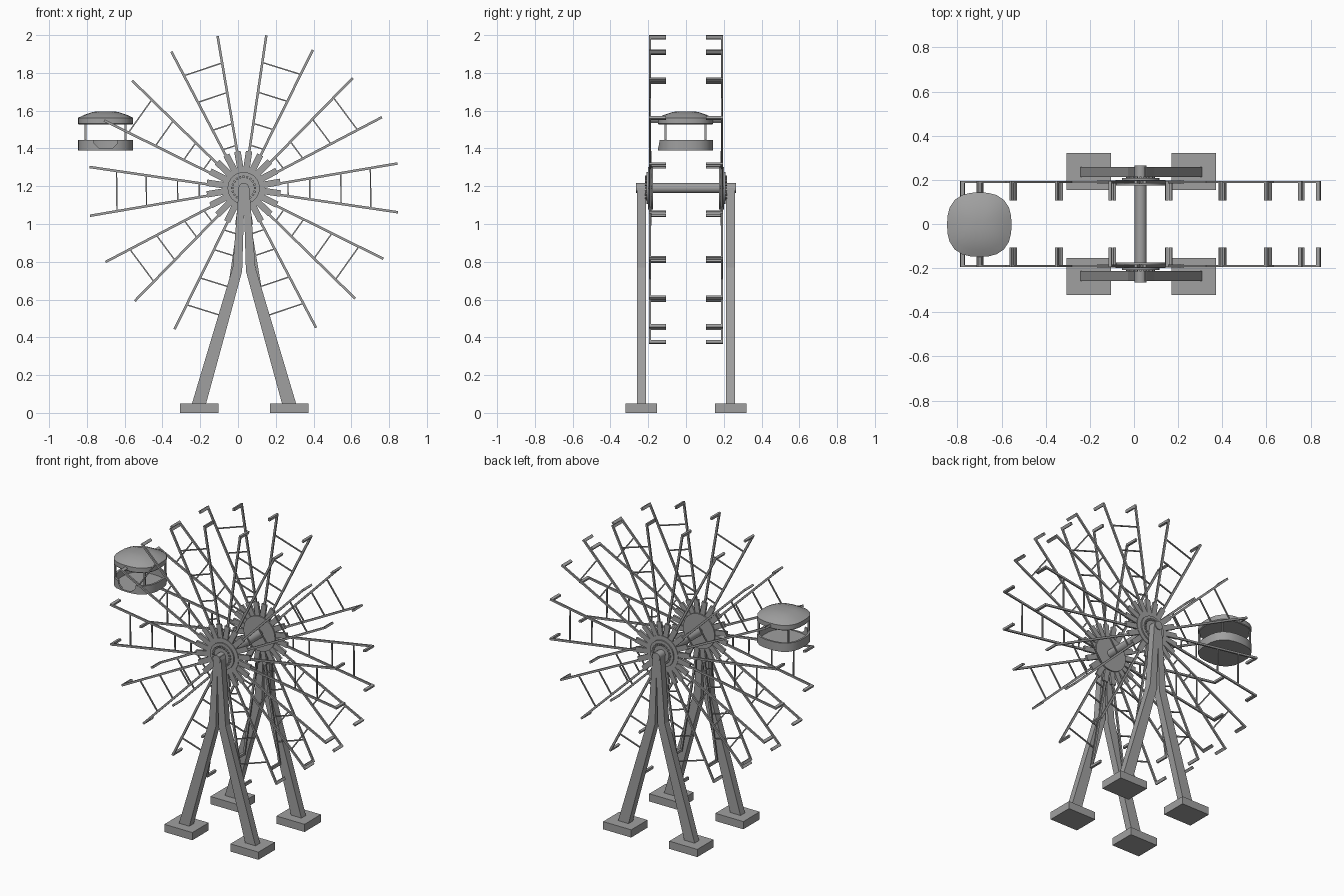
import bpy, bmesh, math
from mathutils import Matrix, Vector

if "Cube" in bpy.data.objects:
    bpy.data.objects.remove(bpy.data.objects["Cube"], do_unlink=True)

HUB = Vector((0.03, 0, 1.19))
WHEEL = Vector((0.03, 0, 1.182))
TURN = math.radians(-0.65)
STEP = math.radians(18)
CABIN = Vector((-0.701, -0.003, 0))

steel = bpy.data.materials.new("grey_steel")
steel.use_nodes = True
steel.diffuse_color = (0.35, 0.35, 0.35, 1)
steel.node_tree.nodes["Principled BSDF"].inputs["Base Color"].default_value = (0.35, 0.35, 0.35, 1)


def finish(bm, name, smooth=False):
    bmesh.ops.recalc_face_normals(bm, faces=bm.faces)
    mesh = bpy.data.meshes.new(name)
    bm.to_mesh(mesh)
    bm.free()
    mesh.materials.append(steel)
    obj = bpy.data.objects.new(name, mesh)
    bpy.context.collection.objects.link(obj)
    if smooth:
        bpy.ops.object.select_all(action="DESELECT")
        obj.select_set(True)
        bpy.context.view_layer.objects.active = obj
        bpy.ops.object.shade_smooth_by_angle(angle=math.radians(30))
    return obj


def box(bm, size, centre, frame=Matrix()):
    mat = frame @ Matrix.Translation(centre) @ Matrix.Diagonal((*size, 1))
    bmesh.ops.create_cube(bm, size=1, matrix=mat)


def disc(bm, radius, y0, y1, sides=32):
    mat = Matrix.Translation(HUB + Vector((0, (y0 + y1) / 2, 0))) @ Matrix.Rotation(math.pi / 2, 4, "X")
    bmesh.ops.create_cone(bm, cap_ends=True, segments=sides, radius1=radius,
                          radius2=radius, depth=abs(y1 - y0), matrix=mat)


def prism(bm, outline, y0, y1):
    a = [bm.verts.new((x, y0, z)) for x, z in outline]
    b = [bm.verts.new((x, y1, z)) for x, z in outline]
    bm.faces.new(a)
    bm.faces.new(b[::-1])
    for i in range(len(a)):
        j = (i + 1) % len(a)
        bm.faces.new((a[i], b[i], b[j], a[j]))


def rounded_stack(bm, rings, sides=24, power=2.6):
    # stack of soft-square loops, capped at both ends
    loops = []
    for r, z in rings:
        loop = []
        for i in range(sides):
            t = math.tau * i / sides
            c, s = math.cos(t), math.sin(t)
            k = r / (abs(c) ** power + abs(s) ** power) ** (1 / power)
            loop.append(bm.verts.new(CABIN + Vector((k * c, k * s, z))))
        loops.append(loop)
    for a, b in zip(loops, loops[1:]):
        for i in range(sides):
            j = (i + 1) % sides
            bm.faces.new((a[i], a[j], b[j], b[i]))
    bm.faces.new(loops[0][::-1])
    bm.faces.new(loops[-1])


def radial(centre, angle):
    return Matrix.Translation(centre) @ Matrix.Rotation(angle, 4, "Y")


for side, label in ((-1, "front"), (1, "back")):
    y = side * 0.19

    # Ladder-like spokes with inward hooks at the tips
    bm = bmesh.new()
    for i in range(20):
        frame = radial(WHEEL, (i + 0.5) * STEP + TURN)
        box(bm, (0.013, 0.01, 0.725), (0, y, 0.463), frame)
        box(bm, (0.013, 0.089, 0.018), (0, side * 0.1505, 0.8165), frame)
        box(bm, (0.034, 0.014, 0.1), (0, y, 0.147), radial(HUB, (i + 0.5) * STEP + TURN))
    for i in range(10):
        frame = radial(WHEEL, (2 * i + 1) * STEP + TURN)
        for r in (0.235, 0.35, 0.515, 0.672):
            box(bm, (2 * r * math.tan(STEP / 2), 0.008, 0.007), (0, y, r), frame)
    finish(bm, label + "_wheel_spokes")

    # Stepped hub with a ring of small studs
    bm = bmesh.new()
    disc(bm, 0.113, side * 0.175, side * 0.2)
    disc(bm, 0.085, side * 0.2, side * 0.208)
    for i in range(20):
        box(bm, (0.01, 0.01, 0.012), (0, side * 0.211, 0.06), radial(HUB, i * STEP))
    finish(bm, label + "_hub", True)

    # Bent legs and foot blocks
    for m, hand in ((-1, "right"), (1, "left")):
        bm = bmesh.new()
        outline = [(0, 1.21), (0.02, 1.21), (0.028, 1.19), (0.06, 0.77), (0.277, 0.045),
                   (0.202, 0.045), (0.01, 0.75), (0, 1.08)]
        prism(bm, [(HUB.x + 0.002 + m * x, z) for x, z in outline], side * 0.213, side * 0.259)
        finish(bm, f"{label}_{hand}_leg")
        bm = bmesh.new()
        box(bm, (0.202, 0.168, 0.05), (HUB.x + 0.003 + m * 0.238, side * 0.237, 0.025))
        finish(bm, f"{label}_{hand}_foot")

# Axle
bm = bmesh.new()
disc(bm, 0.027, -0.265, 0.265, 24)
finish(bm, "axle", True)

# Cabin tub: outer wall, rim, inner wall, floor
bm = bmesh.new()
rounded_stack(bm, [(0.146, 1.39), (0.146, 1.446), (0.134, 1.446), (0.134, 1.398)])
tub = finish(bm, "cabin_tub", True)

# Doorway scooped from the front wall
bm = bmesh.new()
half = [(0.066, 1.46), (0.06, 1.425), (0.035, 1.4)]
prism(bm, [(CABIN.x + x, z) for x, z in half] + [(CABIN.x - x, z) for x, z in half[::-1]], -0.2, -0.1)
cutter = finish(bm, "doorway_cutter")
cutter.hide_render = True
cut = tub.modifiers.new("doorway", "BOOLEAN")
cut.object = cutter
cut.operation = "DIFFERENCE"
cut.solver = "EXACT"
bpy.ops.object.select_all(action="DESELECT")
tub.select_set(True)
bpy.context.view_layer.objects.active = tub
bpy.ops.object.modifier_apply(modifier=cut.name)
bpy.data.objects.remove(cutter, do_unlink=True)

# Cabin roof
bm = bmesh.new()
rounded_stack(bm, [(0.142, 1.528), (0.146, 1.532), (0.146, 1.562), (0.115, 1.577), (0.065, 1.594), (0.015, 1.596)])
finish(bm, "cabin_roof", True)

# Corner posts
bm = bmesh.new()
for sx in (-1, 1):
    for sy in (-1, 1):
        box(bm, (0.01, 0.01, 0.1), CABIN + Vector((sx * 0.106, sy * 0.106, 1.487)))
finish(bm, "cabin_posts")
